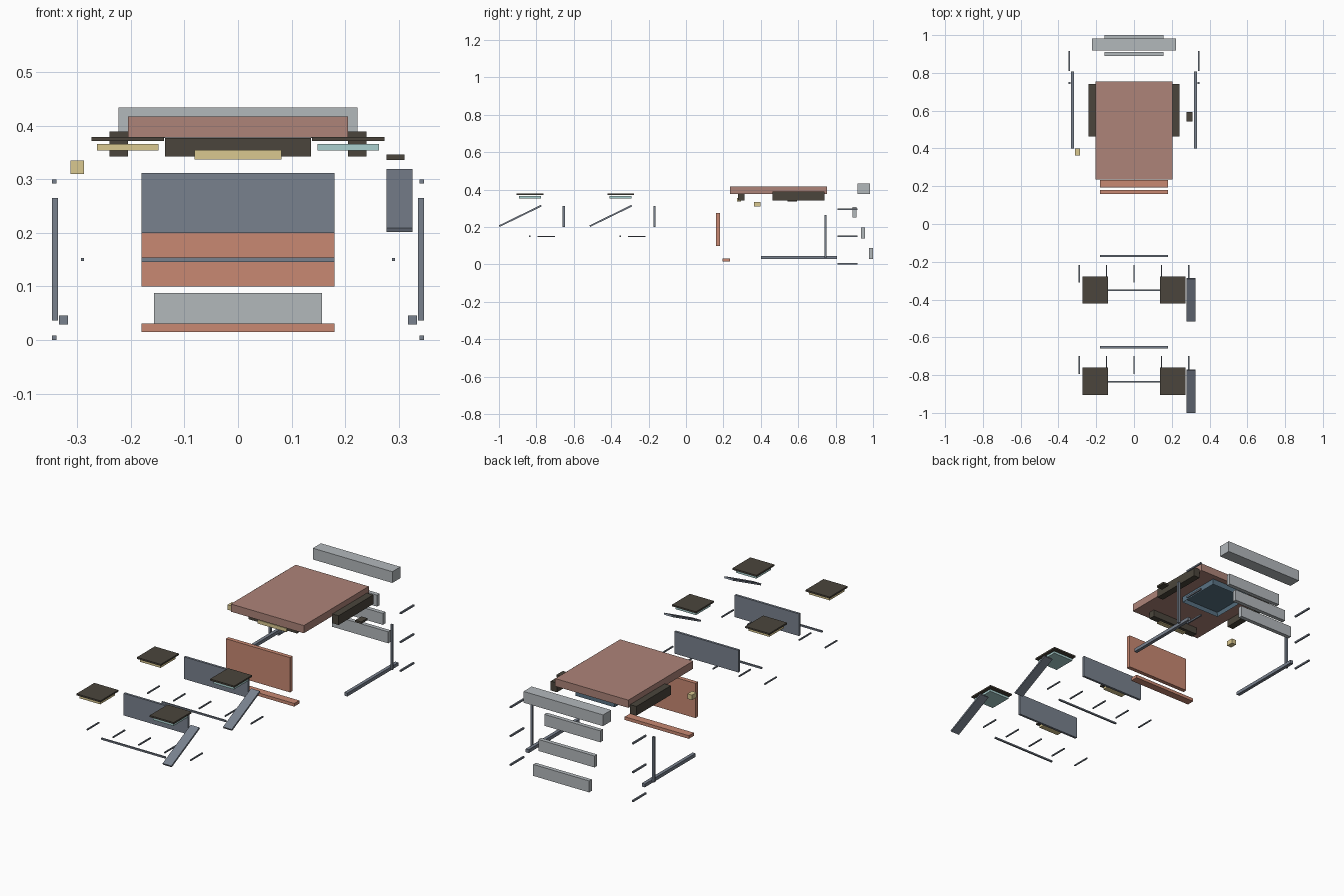
import bpy, bmesh, math

if "Cube" in bpy.data.objects:
    bpy.data.objects.remove(bpy.data.objects["Cube"])

MATS = {}
COLORS = {
    "grey": (0.45, 0.48, 0.50), "rose": (0.42, 0.23, 0.19), "clay": (0.58, 0.25, 0.17),
    "steel": (0.19, 0.22, 0.27), "dark": (0.07, 0.06, 0.045),
    "sand": (0.70, 0.58, 0.28), "teal": (0.40, 0.63, 0.62), "navy": (0.10, 0.17, 0.23),
}


def paint(ob, color):
    if color not in MATS:
        MATS[color] = bpy.data.materials.new(color)
        MATS[color].diffuse_color = (*COLORS[color], 1)
    ob.data.materials.append(MATS[color])


def box(name, x, y, z, color, tilt=0.0):
    """Box given by its (min, max) ranges, optionally tilted about x."""
    bm = bmesh.new()
    bmesh.ops.create_cube(bm, size=1)
    bmesh.ops.scale(bm, vec=(x[1] - x[0], y[1] - y[0], z[1] - z[0]), verts=bm.verts)
    me = bpy.data.meshes.new(name)
    bm.to_mesh(me)
    bm.free()
    ob = bpy.data.objects.new(name, me)
    ob.location = [(r[0] + r[1]) / 2 for r in (x, y, z)]
    ob.rotation_euler.x = tilt
    bpy.context.collection.objects.link(ob)
    paint(ob, color)
    return ob


def pair(name, x, y, z, color):
    box(name + "_right", x, y, z, color)
    box(name + "_left", (-x[1], -x[0]), y, z, color)


# Desk top, front panel and foot rail
box("desk_top", (-0.205, 0.205), (0.235, 0.755), (0.378, 0.417), "rose")
box("front_panel", (-0.18, 0.18), (0.16, 0.181), (0.10, 0.276), "clay")
box("foot_rail", (-0.18, 0.18), (0.194, 0.234), (0.015, 0.031), "clay")

# Drawer parts under the top
pair("side_rail", (0.205, 0.24), (0.463, 0.741), (0.342, 0.389), "dark")
box("drawer_front", (-0.136, 0.136), (0.278, 0.312), (0.342, 0.377), "dark")
box("drawer_handle", (-0.081, 0.081), (0.272, 0.295), (0.337, 0.355), "sand")

# Tray with a raised rim, open below
tray = box("under_tray", (-0.11, 0.11), (0.50, 0.73), (0.346, 0.376), "navy")
bm = bmesh.new()
bm.from_mesh(tray.data)
bm.normal_update()
bottom = [f for f in bm.faces if f.normal.z < -0.9]
bmesh.ops.inset_region(bm, faces=bottom, thickness=0.008)
bmesh.ops.translate(bm, vec=(0, 0, 0.02), verts=bottom[0].verts)
bm.to_mesh(tray.data)
bm.free()

# Small side fittings
box("side_knob", (-0.313, -0.287), (0.363, 0.399), (0.31, 0.335), "sand")
box("side_latch", (0.277, 0.311), (0.543, 0.593), (0.336, 0.346), "dark")

# Desk legs and their pins
pair("leg_foot", (0.317, 0.334), (0.40, 0.807), (0.029, 0.046), "steel")
pair("leg_post", (0.336, 0.347), (0.74, 0.751), (0.036, 0.265), "steel")
for i, z in enumerate((0.0, 0.146, 0.292)):
    pair(f"desk_pin_{i}", (0.339, 0.347), (0.811, 0.917), (z, z + 0.008), "steel")

# Stacked back boards
box("back_beam", (-0.223, 0.223), (0.918, 0.983), (0.377, 0.434), "grey")
for i, (y, z) in enumerate(((0.89, 0.25), (0.936, 0.14), (0.979, 0.03))):
    box(f"back_board_{i}", (-0.157, 0.157), (y, y + 0.021), (z, z + 0.058), "grey")

# Two identical seat rows
for n, dy in enumerate((0.0, 0.484)):
    def yr(a, b):
        return (a + dy, b + dy)
    pair(f"seat_pad_{n}", (0.138, 0.273), yr(-0.905, -0.761), (0.371, 0.379), "dark")
    box(f"seat_base_left_{n}", (-0.263, -0.148), yr(-0.893, -0.775), (0.354, 0.366), "sand")
    box(f"seat_base_right_{n}", (0.148, 0.263), yr(-0.893, -0.775), (0.354, 0.366), "teal")
    box(f"seat_back_{n}", (-0.18, 0.18), yr(-0.659, -0.647), (0.20, 0.312), "steel")
    box(f"crossbar_{n}", (-0.18, 0.18), yr(-0.84, -0.832), (0.146, 0.154), "steel")
    box(f"sloped_arm_{n}", (0.277, 0.326), yr(-1.0105, -0.7605), (0.2555, 0.2645),
        "steel", math.radians(26))
    for i in range(5):
        x = (i - 2) * 0.145
        box(f"seat_pin_{n}_{i}", (x - 0.003, x + 0.003), yr(-0.795, -0.70),
            (0.147, 0.153), "steel")

for m in bpy.data.materials:
    if m.users and not m.is_grease_pencil:
        m.use_nodes = True
        m.node_tree.nodes["Principled BSDF"].inputs["Base Color"].default_value = m.diffuse_color
